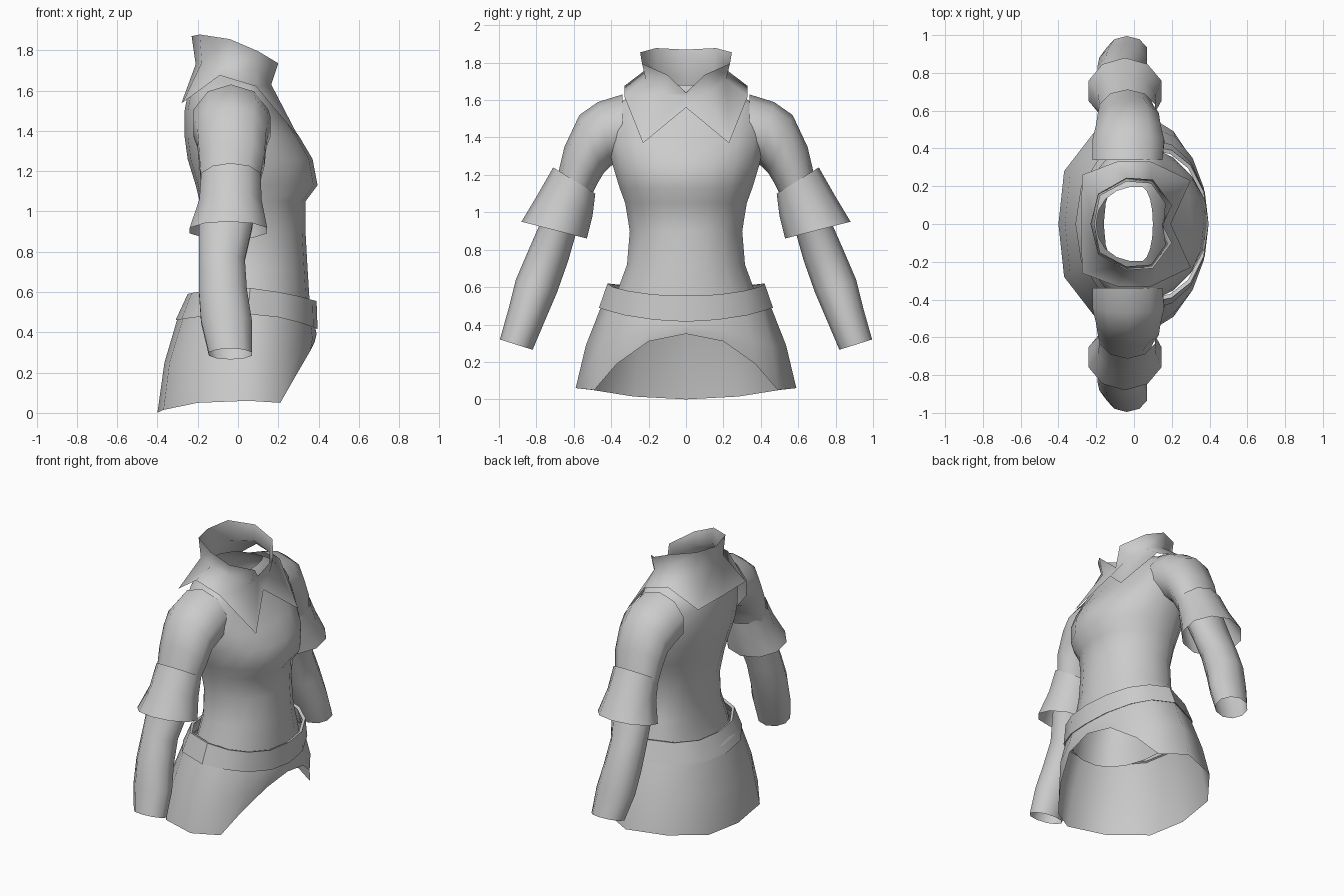
import bpy, bmesh, math

cloth = bpy.data.materials.new("grey_cloth")
cloth.diffuse_color = (0.6, 0.6, 0.6, 1)


def finish(name, bm, angle=50):
    bmesh.ops.recalc_face_normals(bm, faces=bm.faces)
    me = bpy.data.meshes.new(name)
    bm.to_mesh(me)
    bm.free()
    ob = bpy.data.objects.new(name, me)
    bpy.context.collection.objects.link(ob)
    me.materials.append(cloth)
    bpy.ops.object.select_all(action='DESELECT')
    bpy.context.view_layer.objects.active = ob
    ob.select_set(True)
    bpy.ops.object.shade_smooth_by_angle(angle=math.radians(angle))
    return ob


def loft(name, rings, angle=50):
    """Skin closed rings into an open tube."""
    bm = bmesh.new()
    vs = [[bm.verts.new(p) for p in r] for r in rings]
    n = len(vs[0])
    for a, b in zip(vs, vs[1:]):
        for i in range(n):
            j = (i + 1) % n
            bm.faces.new((a[i], a[j], b[j], b[i]))
    return finish(name, bm, angle)


def mirrored(half):
    """Full ring from a half outline running back centre to front centre."""
    return half + [(x, -y, z) for x, y, z in half[-2:0:-1]]


def body_ring(z, xb, xf, w, n=18):
    cx, pts = 0.03, []
    for i in range(n):
        c, s = math.cos(i * math.tau / n), math.sin(i * math.tau / n)
        k = (xf - cx) if c > 0 else (cx - xb)
        pts.append((cx + math.copysign(abs(c) ** 0.9, c) * k,
                    math.copysign(abs(s) ** 0.95, s) * w, z))
    return pts


def arm_ring(side, outer, inner, xb, xf, n=10):
    cx, rx = (xb + xf) / 2, (xf - xb) / 2
    pts = []
    for i in range(n):
        c, s = math.cos(i * math.tau / n), math.sin(i * math.tau / n)
        y = (outer[0] + inner[0]) / 2 + c * (outer[0] - inner[0]) / 2
        z = (outer[1] + inner[1]) / 2 + c * (outer[1] - inner[1]) / 2
        pts.append((cx + rx * s, side * y, z))
    return pts


# Fitted torso: height, back, front, half width
loft("torso", [body_ring(*r) for r in (
    (0.44, -0.22, 0.36, 0.40), (0.56, -0.19, 0.355, 0.38),
    (0.72, -0.16, 0.345, 0.32), (0.90, -0.16, 0.335, 0.305),
    (1.05, -0.19, 0.335, 0.33), (1.13, -0.21, 0.395, 0.36),
    (1.26, -0.25, 0.37, 0.40), (1.37, -0.265, 0.305, 0.42),
    (1.50, -0.265, 0.21, 0.42), (1.58, -0.25, 0.17, 0.37),
    (1.64, -0.22, 0.14, 0.27), (1.68, -0.20, 0.10, 0.20))])

# Belt, with a thin inner wall
belt_top = [(-.25, 0, .59), (-.23, .18, .595), (-.14, .33, .61), (.06, .42, .62),
            (.20, .39, .60), (.30, .31, .58), (.37, .17, .56), (.39, 0, .555)]
belt_low = [(-.31, 0, .46), (-.28, .20, .465), (-.17, .37, .48), (.05, .465, .49),
            (.20, .42, .475), (.30, .33, .45), (.375, .17, .425), (.395, 0, .415)]


def inset(half, s, dz):
    return [(0.04 + (x - 0.04) * s, y * s, z + dz) for x, y, z in half]


loft("belt", [mirrored(h) for h in (
    inset(belt_low, .95, .01), belt_low, belt_top, inset(belt_top, .95, -.005),
    inset(belt_low, .94, .05))], 35)

# Skirt, cut high at the front
loft("skirt", [mirrored(h) for h in (
    inset(belt_low, .955, .03),
    [(-.365, 0, .25), (-.34, .25, .25), (-.20, .43, .27), (.05, .535, .29),
     (.22, .46, .28), (.31, .35, .32), (.37, .19, .37), (.39, 0, .39)],
    [(-.40, 0, 0), (-.37, .28, .015), (-.20, .50, .05), (.05, .59, .06),
     (.21, .49, .05), (.29, .37, .19), (.36, .20, .31), (.38, 0, .35)])])

# Standing collar folding out into a short cape with pointed lapels
loft("collar", [mirrored(h) for h in (
    [(-.23, 0, 1.87), (-.19, .16, 1.878), (-.04, .245, 1.855),
     (.10, .235, 1.795), (.20, .10, 1.735), (.15, 0, 1.64)],
    [(-.21, 0, 1.73), (-.18, .15, 1.74), (-.04, .225, 1.755),
     (.09, .215, 1.71), (.165, .11, 1.63), (.155, 0, 1.62)],
    [(-.28, 0, 1.54), (-.275, .26, 1.54), (-.09, .33, 1.675),
     (.09, .33, 1.62), (.30, .23, 1.37), (.195, 0, 1.56)])], 60)

# Sleeves and flared elbow cuffs: outer (y, z), inner (y, z), back, front
SLEEVE = (((.34, 1.63), (.34, 1.27), -.23, .16), ((.47, 1.59), (.40, 1.25), -.23, .17),
          ((.57, 1.52), (.44, 1.21), -.21, .15), ((.65, 1.35), (.47, 1.16), -.20, .14),
          ((.69, 1.18), (.51, 1.08), -.19, .11), ((.78, .94), (.59, .88), -.20, .075),
          ((.85, .78), (.63, .74), -.20, .04), ((.91, .64), (.69, .57), -.20, .05),
          ((.95, .48), (.75, .43), -.19, .075), ((.995, .32), (.82, .265), -.15, .075))
CUFF = (((.71, 1.24), (.485, 1.10), -.19, .12), ((.79, 1.10), (.50, .98), -.20, .125),
        ((.88, .95), (.53, .86), -.25, .155))
for side, label in ((1, "left"), (-1, "right")):
    loft(label + "_sleeve", [arm_ring(side, *r) for r in SLEEVE])
    loft(label + "_cuff", [arm_ring(side, *r) for r in CUFF])
